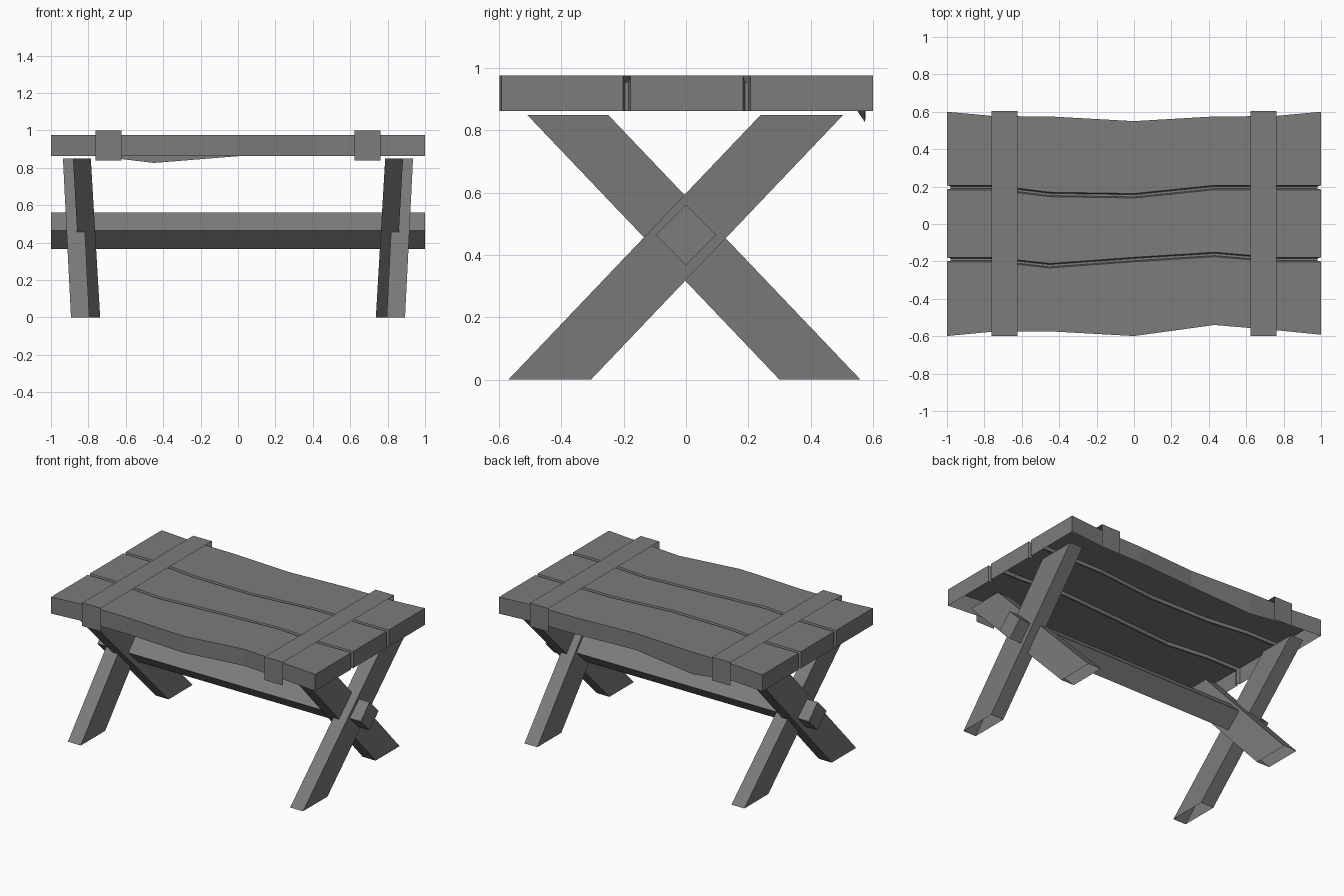
import bpy, bmesh

if "Cube" in bpy.data.objects:
    bpy.data.objects.remove(bpy.data.objects["Cube"])

wood = bpy.data.materials.new("dark_grey_wood")
wood.diffuse_color = (0.2, 0.2, 0.2, 1)
wood.use_nodes = True
wood.node_tree.nodes["Principled BSDF"].inputs["Base Color"].default_value = wood.diffuse_color


def finish(name, bm):
    bmesh.ops.recalc_face_normals(bm, faces=bm.faces)
    me = bpy.data.meshes.new(name)
    bm.to_mesh(me)
    bm.free()
    me.materials.append(wood)
    ob = bpy.data.objects.new(name, me)
    bpy.context.collection.objects.link(ob)
    return ob


def prism(name, low, high, capped=True):
    """Solid (or open tube) between two matching outlines."""
    bm = bmesh.new()
    a = [bm.verts.new(p) for p in low]
    b = [bm.verts.new(p) for p in high]
    if capped:
        bm.faces.new(a[::-1])
        bm.faces.new(b)
    n = len(a)
    for i in range(n):
        j = (i + 1) % n
        bm.faces.new((a[i], a[j], b[j], b[i]))
    finish(name, bm)


# Tabletop: shell of three wavy planks, grooved on top and ends, open underneath
XS = [-1, -0.75, -0.45, 0, 0.43, 0.75, 1]
FRONT_OUT = [-0.599, -0.575, -0.574, -0.599, -0.54, -0.567, -0.592]
GROOVE_1 = [-0.19, -0.19, -0.223, -0.19, -0.163, -0.19, -0.19]
GROOVE_2 = [0.195, 0.195, 0.158, 0.151, 0.195, 0.195, 0.195]
BACK_OUT = [0.6, 0.577, 0.575, 0.55, 0.575, 0.577, 0.6]
Z0, Z1, DEPTH = 0.862, 0.976, 0.02
WIDE, NARROW = 0.012, 0.006          # groove half widths at mouth and floor

bm = bmesh.new()
top, low = [], []
for x, fo, g1, g2, bo in zip(XS, FRONT_OUT, GROOVE_1, GROOVE_2, BACK_OUT):
    columns = [(fo, 0)]
    for g in (g1, g2):
        columns += [(g - WIDE, 0), (g - NARROW, 1), (g + NARROW, 1), (g + WIDE, 0)]
    columns.append((bo, 0))
    t, l = [], []
    for i, (y, sunk) in enumerate(columns):
        d = DEPTH * sunk
        cx = x * (1 - d) if abs(x) == 1 else x
        t.append(bm.verts.new((cx, y, Z1 - d)))
        rim = abs(x) == 1 or i in (0, len(columns) - 1)
        l.append(bm.verts.new((cx, y, Z0)) if rim else None)
    top.append(t)
    low.append(l)
last = len(top[0]) - 1
for s in range(len(XS) - 1):
    for c in range(last):
        bm.faces.new((top[s][c], top[s][c + 1], top[s + 1][c + 1], top[s + 1][c]))
    for c in (0, last):
        bm.faces.new((top[s][c], top[s + 1][c], low[s + 1][c], low[s][c]))
for s in (0, -1):
    for c in range(last):
        bm.faces.new((top[s][c], top[s][c + 1], low[s][c + 1], low[s][c]))
low[2][last].co.z = 0.826            # splinter hanging from the lower back edge
finish("tabletop", bm)

# Cross beam: square bar turned on its corner
R, ZC = 0.097, 0.464
diamond = [(0, ZC - R), (R, ZC), (0, ZC + R), (-R, ZC)]
prism("cross_beam", [(-1, y, z) for y, z in diamond], [(1, y, z) for y, z in diamond])


def leg(name, s, y_low, y_high, x_low, x_high, z_top=0.85):
    """Slanted open-ended leg; ranges give its section at floor and top."""
    def rect(xr, yr, z):
        return [(s * xr[0], yr[0], z), (s * xr[1], yr[0], z),
                (s * xr[1], yr[1], z), (s * xr[0], yr[1], z)]
    prism(name, rect(x_low, y_low, 0), rect(x_high, y_high, z_top), capped=False)


for side, s in (("left", -1), ("right", 1)):
    # Crossed legs, leaning outward toward the top
    leg(side + "_outer_leg", s, (-0.57, -0.305), (0.24, 0.505), (0.795, 0.893), (0.838, 0.936))
    leg(side + "_inner_leg", s, (0.30, 0.56), (-0.51, -0.25), (0.737, 0.835), (0.787, 0.882))

    # Thin strap folded over the planks
    bm = bmesh.new()
    path = [(-0.6, 0.84), (-0.6, 1.0), (0.605, 1.0), (0.605, 0.84)]
    rows = [[bm.verts.new((s * x, y, z)) for x in (0.622, 0.763)] for y, z in path]
    for p, q in zip(rows, rows[1:]):
        bm.faces.new((p[0], p[1], q[1], q[0]))
    finish(side + "_strap", bm)
